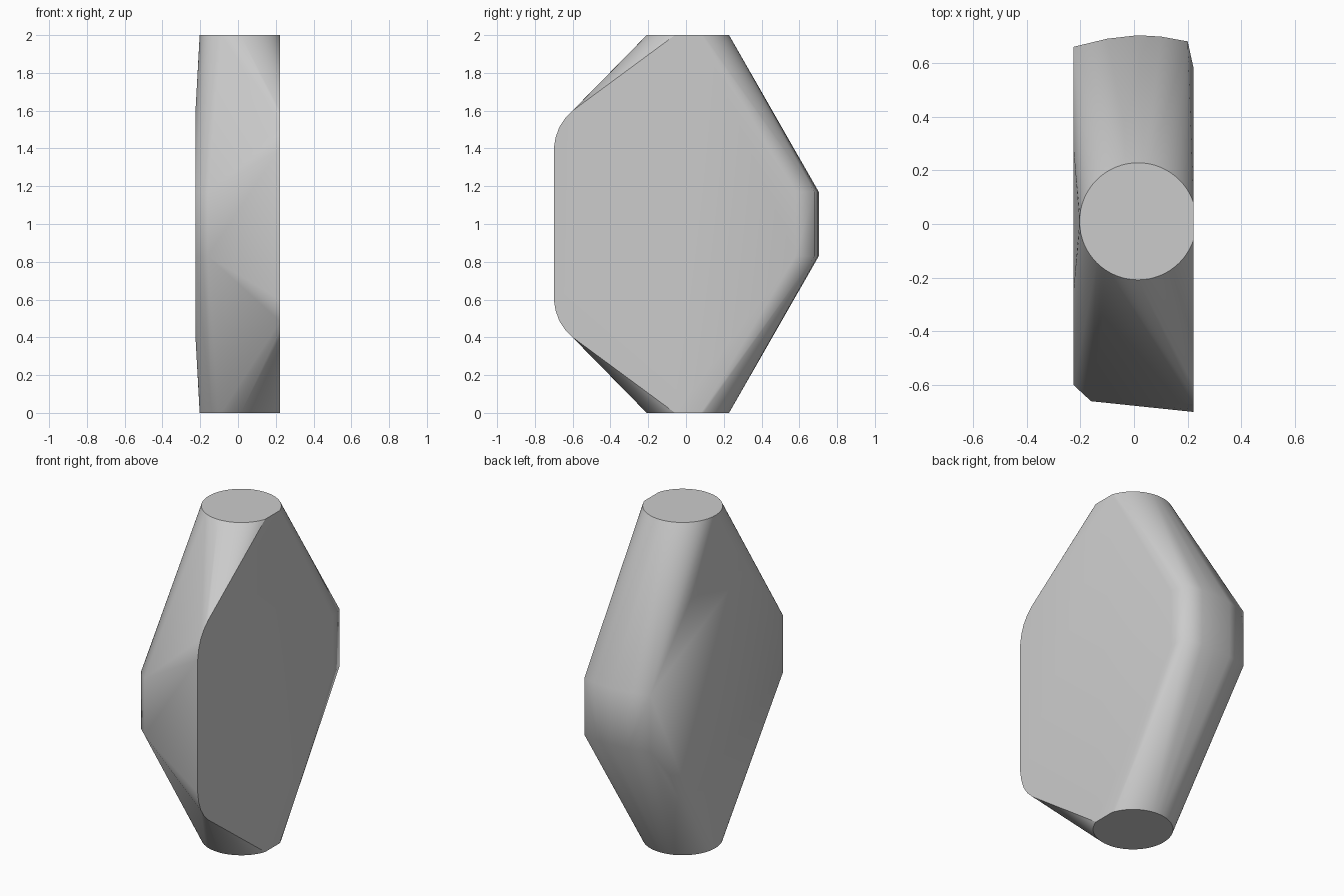
import bpy
import bmesh
from math import cos, sin, tau, radians

cube = bpy.data.objects.get("Cube")
if cube:
    bpy.data.objects.remove(cube, do_unlink=True)

# Plain grey material
grey = bpy.data.materials.new("light_grey")
grey.use_nodes = True
colour = (0.6, 0.6, 0.6, 1)
grey.diffuse_color = colour
grey.node_tree.nodes["Principled BSDF"].inputs["Base Color"].default_value = colour

SIDE = 0.222      # flat left side
MID = 1.0         # mirror height
RADIUS = 0.218
points = []


def mirrored(x, y, rise):
    """Add a point above and below the middle height."""
    points.extend([(x, y, MID + rise), (x, y, MID - rise)])


# Round end caps, trimmed by the flat side
chord = (RADIUS ** 2 - (SIDE - 0.015) ** 2) ** 0.5
for i in range(64):
    x = 0.015 + RADIUS * cos(tau * i / 64)
    y = 0.01 + RADIUS * sin(tau * i / 64)
    if x < SIDE:
        mirrored(x, y, 1)
for s in (-1, 1):
    mirrored(SIDE, 0.01 + s * chord, 1)

# Rounded front corner on the flat side
for y, rise in ((-0.7, 0.4), (-0.69, 0.46), (-0.67, 0.515), (-0.64, 0.56), (-0.6, 0.6)):
    mirrored(SIDE, y, rise)

# Short vertical band around the middle
for x, y in ((-0.16, -0.66), (-0.225, -0.6), (-0.225, 0.66), (-0.1, 0.69),
             (0.015, 0.703), (0.1, 0.698), (0.2, 0.68), (SIDE, 0.58)):
    mirrored(x, y, 0.17)

# Slight bulge of the opposite side
for y in (-0.25, 0.28):
    mirrored(-0.225, y, 0.6)

# Wrap the points in one skin
bm = bmesh.new()
for p in points:
    bm.verts.new(p)
hull = bmesh.ops.convex_hull(bm, input=bm.verts)
unused = {g for g in hull["geom_interior"] + hull["geom_unused"]
          if isinstance(g, bmesh.types.BMVert)}
bmesh.ops.delete(bm, geom=list(unused), context="VERTS")
bmesh.ops.dissolve_limit(bm, angle_limit=radians(0.3), verts=bm.verts, edges=bm.edges)
bmesh.ops.recalc_face_normals(bm, faces=bm.faces)

mesh = bpy.data.meshes.new("faceted_body")
bm.to_mesh(mesh)
bm.free()
mesh.materials.append(grey)
body = bpy.data.objects.new("faceted_body", mesh)
bpy.context.collection.objects.link(body)

# Smooth shading with sharp rims
bpy.ops.object.select_all(action="DESELECT")
body.select_set(True)
bpy.context.view_layer.objects.active = body
bpy.ops.object.shade_smooth_by_angle(angle=radians(30))
